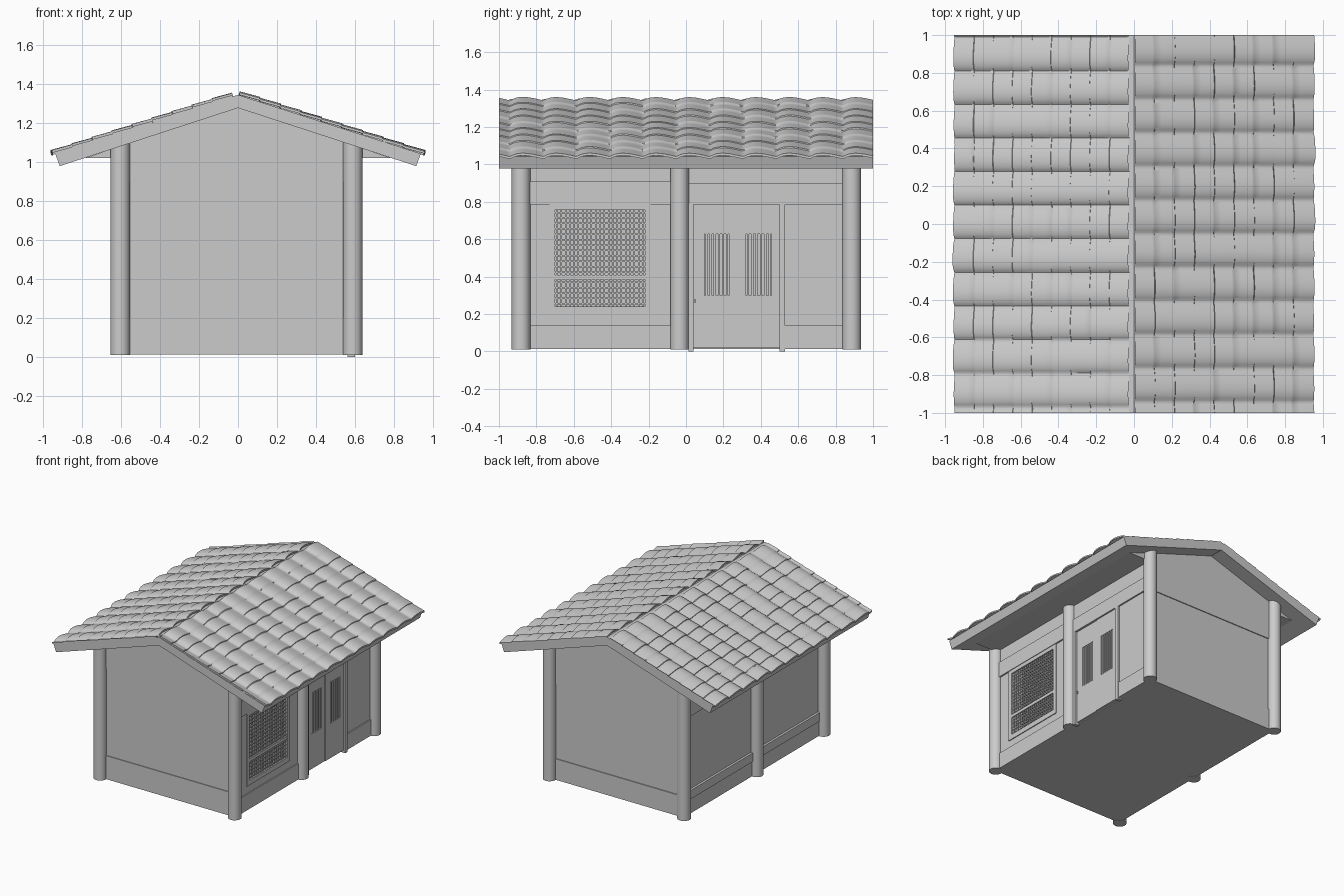
import bpy, bmesh, math, random
from mathutils import Matrix

if "Cube" in bpy.data.objects:
    bpy.data.objects.remove(bpy.data.objects["Cube"])

random.seed(4)


def finish(name, bm):
    bmesh.ops.recalc_face_normals(bm, faces=bm.faces)
    me = bpy.data.meshes.new(name)
    bm.to_mesh(me)
    bm.free()
    ob = bpy.data.objects.new(name, me)
    bpy.context.collection.objects.link(ob)
    return ob


def boxes(name, items):
    """One object from boxes given as (x0, x1, y0, y1, z0, z1)."""
    bm = bmesh.new()
    for x0, x1, y0, y1, z0, z1 in items:
        m = Matrix.Translation(((x0 + x1) / 2, (y0 + y1) / 2, (z0 + z1) / 2))
        m = m @ Matrix.Diagonal((x1 - x0, y1 - y0, z1 - z0, 1))
        bmesh.ops.create_cube(bm, size=1, matrix=m)
    return finish(name, bm)


def prism(name, profile, y0, y1):
    """Extrude an xz profile along y."""
    bm = bmesh.new()
    f = bm.faces.new([bm.verts.new((x, y0, z)) for x, z in profile])
    ext = bmesh.ops.extrude_face_region(bm, geom=[f])
    for v in ext['geom']:
        if isinstance(v, bmesh.types.BMVert):
            v.co.y = y1
    return finish(name, bm)


def frame(x0, x1, y0, y1, z0, z1, a0, a1, b0, b1):
    """Four boxes round an opening a0..a1 (y), b0..b1 (z)."""
    return [(x0, x1, y0, a0, z0, z1), (x0, x1, a1, y1, z0, z1),
            (x0, x1, a0, a1, z0, b0), (x0, x1, a0, a1, b1, z1)]


def under(x):
    return 1.275 - 0.326 * abs(x)


# Main body, gable bands and base bands
def gable(x0, x1, zb):
    return [(x0, zb), (x1, zb), (x1, under(x1) + .01), (0, 1.285), (x0, under(x0) + .01)]


prism("house_body", gable(-.585, .565, .012), -.875, .877)
prism("front_gable_band", gable(-.585, .58, .90), -.881, -.87)
prism("back_gable_band", gable(-.585, .58, .78), .87, .884)
boxes("end_base_bands", [(-.585, .58, -.881, -.87, .012, .2),
                         (-.585, .58, .87, .884, .012, .18)])

# Flat soffits and roof slab
prism("soffit", [(-.78, 1.02), (.78, 1.02), (0, 1.28)], -.875, .877)
prism("roof_slab", [(0, 1.276), (.913, .978), (.936, 1.042), (0, 1.343),
                    (-.936, 1.042), (-.913, .978)], -1, 1)

# Round columns
bm = bmesh.new()
for x in (-.603, .588):
    for y in (-.882, -.034, .886):
        bmesh.ops.create_cone(bm, cap_ends=True, segments=32, radius1=.05, radius2=.05,
                              depth=1.09, matrix=Matrix.Translation((x, y, .555)))
cols = finish("columns", bm)

# Left wall rails
bays = [(-.86, -.05), (-.02, .86)]
boxes("left_rails", [(-.597, -.58, a, b, z0, z1) for a, b in bays
                     for z0, z1 in ((.012, .13), (.79, .91))]
      + [(-.603, -.58, a, b, .13, .2) for a, b in bays])
boxes("left_upper_wall", [(-.592, -.58, -.86, .86, .91, 1.03)])

# Right wall: window bay
boxes("window_wall", frame(.55, .585, -.86, -.05, .012, 1.03, -.70, -.22, .24, .757))
boxes("window_frame", frame(.58, .592, -.73, -.19, .2, .79, -.70, -.22, .24, .757)
      + [(.56, .59, -.70, -.22, .385, .41)])
lattice = [(.56, .583, y - .004, y + .004, .24, .757)
           for y in [-.69 + i * .46 / 20 for i in range(21)]]
for z0, z1, n in ((.24, .385, 5), (.41, .757, 12)):
    lattice += [(.56, .585, -.70, -.22, z - .004, z + .004)
                for z in [z0 + (i + .5) * (z1 - z0) / n for i in range(n)]]
boxes("window_lattice", lattice)

# Right wall: door bay
doors = [(.02, .27, .10, .23, .580), (.27, .51, .32, .458, .585)]
parts, slats = [], []
for a, b, c, d, x in doors:
    parts += frame(.55, x, a, b, .02, .79, c, d, .30, .628)
    slats += [(.55, x - .003, y - .006, y + .006, .30, .628)
              for y in [c + (i + .5) * (d - c) / 6 for i in range(6)]]
boxes("sliding_doors", parts)
boxes("door_slats", slats)
boxes("door_posts", [(.56, .6, .014, .04, 0, .79), (.56, .6, .50, .53, 0, .79)])
boxes("door_handle", [(.57, .59, .045, .052, .26, .28)])
boxes("side_panel", [(.55, .585, .53, .86, .012, .79)])

# Right wall: lintels, upper wall and base rails
boxes("right_lintels", [(.55, .597, a, b, .787, z) for (a, b), z in zip(bays, (.91, .90))])
boxes("right_upper_wall", [(.55, .588, -.02, .86, .90, 1.03)])
boxes("right_base_rails", [(.56, .594, -.86, -.05, .012, .14),
                           (.56, .594, .53, .86, .012, .14)])


# Roof tiles: rolled columns with softly overlapping courses
def tiles(name, side, u_start, phase):
    ang = math.atan(.322)
    pitch, courses, length, n = .178, 9, .996, 180
    step = (length - u_start) / courses
    bm = bmesh.new()
    rows = []
    jitter = [[random.uniform(-.002, .002) for _ in range(14)] for _ in range(courses)]
    for c in range(courses):
        for t in (0, .3, .6, .85, .96):
            row = []
            for j in range(n + 1):
                y = -1 + 2 * j / n
                q = (y - phase) / pitch
                col = math.floor(q)
                f = q - col
                roll = .020 * math.sin(math.pi * f ** .7)
                # fade jitter to zero at tile edges so columns meet cleanly
                jit = jitter[c][col % 14] * min(1, 6 * min(f, 1 - f))
                h = .003 + roll + .005 * t + jit * .5
                u = u_start + step * (c + t) + (jit * 2 if t > .9 else 0)
                if c == courses - 1 and t > .9:
                    u += step * .04
                x = u * math.cos(ang) + h * math.sin(ang)
                z = 1.339 - u * math.sin(ang) + h * math.cos(ang)
                row.append(bm.verts.new((side * x, y, z)))
            rows.append(row)
    for r0, r1 in zip(rows, rows[1:]):
        for j in range(n):
            bm.faces.new((r0[j], r0[j + 1], r1[j + 1], r1[j]))
    # skirt down to the slab, closing the sheet edges
    edges = [e for e in bm.edges if e.is_boundary]
    ext = bmesh.ops.extrude_edge_only(bm, edges=edges)
    for v in ext['geom']:
        if isinstance(v, bmesh.types.BMVert):
            v.co.z -= .013
    return finish(name, bm)


roof_tiles = [tiles("right_roof_tiles", 1, .002, .13), tiles("left_roof_tiles", -1, .025, .10)]

# Smooth shading on round parts
bpy.ops.object.select_all(action='DESELECT')
for ob in roof_tiles + [cols]:
    ob.select_set(True)
    bpy.context.view_layer.objects.active = ob
bpy.ops.object.shade_smooth_by_angle(angle=math.radians(40))
